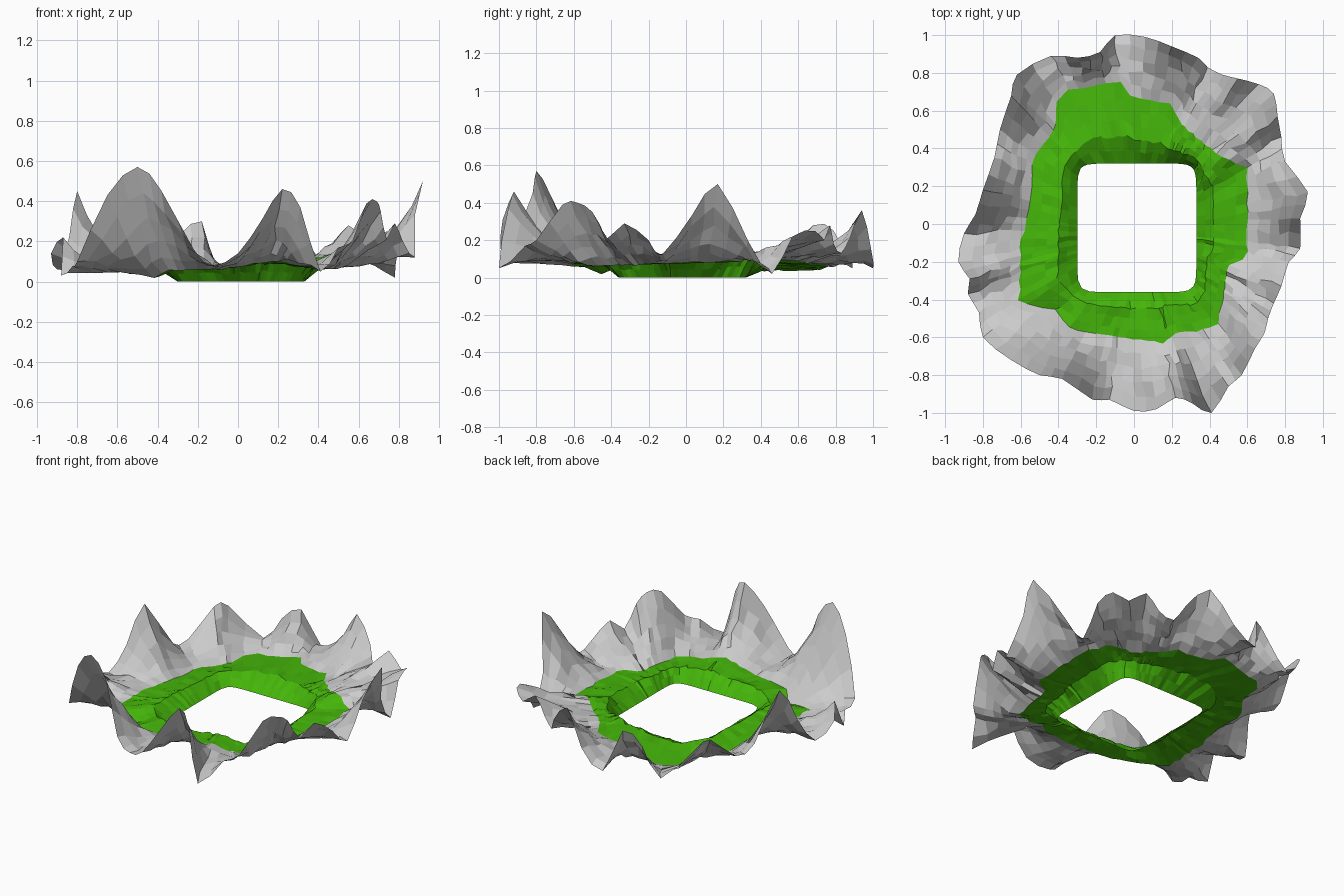
import bpy, bmesh, math, random
from mathutils import Vector

if "Cube" in bpy.data.objects:
    bpy.data.objects.remove(bpy.data.objects["Cube"])

random.seed(4)

# crest line of the mountains (x, y, z), anticlockwise from the right side
CREST = [
    (.92, .17, .50), (.80, .33, .20), (.78, .46, .02), (.76, .57, .22), (.74, .69, .25),
    (.66, .74, .20), (.55, .77, .28), (.47, .79, .18), (.39, .83, .13), (.34, .88, .22),
    (.20, .94, .36), (.06, .99, .15), (-.10, 1.0, .05), (-.18, .91, .30), (-.30, .88, .22),
    (-.44, .89, .05), (-.62, .79, .25), (-.65, .68, .28), (-.71, .50, .12), (-.74, .35, .15),
    (-.80, .18, .45), (-.84, .05, .22), (-.90, -.05, .06), (-.93, -.20, .14), (-.87, -.29, .22),
    (-.88, -.37, .03), (-.82, -.47, .08), (-.80, -.60, .10), (-.65, -.72, .43), (-.50, -.80, .57),
    (-.38, -.82, .45), (-.22, -.93, .16), (-.13, -.93, .08), (0, -.99, .14), (.12, -.98, .31),
    (.22, -.92, .46), (.31, -.95, .37), (.41, -1.0, .05), (.50, -.86, .17), (.57, -.80, .20),
    (.64, -.66, .39), (.69, -.58, .40), (.71, -.50, .35), (.74, -.42, .21), (.78, -.33, .29),
    (.82, -.20, .20), (.88, -.13, .12), (.88, .03, .33)]

# edge between grass and rock (x, y, z)
GRASS_EDGE = [
    (.60, .30, .09), (.46, .35, .14), (.38, .42, .10), (.24, .54, .09), (.20, .64, .08),
    (-.05, .68, .07), (-.08, .76, .07), (-.40, .70, .03), (-.42, .50, .04), (-.53, .37, .04),
    (-.55, .10, .05), (-.60, -.10, .05), (-.61, -.42, .05), (-.42, -.45, .02),
    (-.35, -.55, .06), (-.10, -.60, .06), (.17, -.63, .10), (.20, -.58, .10),
    (.44, -.55, .06), (.50, -.22, .07), (.60, -.18, .07)]

# grass profile: (fraction across, fraction of ridge height, fraction of edge height)
GRASS_PROFILE = [(.17, .55, 0), (.34, 1, 0), (.55, .6, .4), (.78, .2, .8), (1, 0, 1)]
GRASS_RINGS, ROCK_RINGS = len(GRASS_PROFILE), 5


def resample(points):
    """Catmull-Rom midpoint between every pair of crest points."""
    pts, out = [Vector(p) for p in points], []
    n = len(pts)
    for i in range(n):
        a, b, c, d = (pts[(i + k) % n] for k in (-1, 0, 1, 2))
        out += [b, (9 * (b + c) - a - d) / 16]
    return out


def hole_point(ang):
    """Rounded-square opening."""
    c, s = math.cos(ang), math.sin(ang)
    r = ((abs(c) / .315) ** 10 + (abs(s) / .34) ** 10) ** -.1
    return Vector((.015 + r * c, -.02 + r * s, 0))


def edge_point(ang):
    """Where a ray from the centre meets the grass edge."""
    d = Vector((math.cos(ang), math.sin(ang)))
    for i, p in enumerate(GRASS_EDGE):
        a, b = Vector(p), Vector(GRASS_EDGE[(i + 1) % len(GRASS_EDGE)])
        ca, cb = d.cross(a.xy), d.cross(b.xy)
        if ca <= 0 < cb and d.dot(a.xy + b.xy) > 0:
            return a.lerp(b, ca / (ca - cb))
    return Vector((.6 * d.x, .6 * d.y, .08))


def jitter(v, amt):
    return Vector((v.x + random.uniform(-amt, amt), v.y + random.uniform(-amt, amt),
                   max(0, v.z + random.uniform(-amt, amt))))


# terrain grid: one column per crest point, from opening to crest
crest = resample(CREST)
columns = []
for i, top in enumerate(crest):
    top.z = max(0, top.z)
    ang = math.atan2(top.y, top.x)
    hole, edge = hole_point(ang), edge_point(ang)
    ridge = .05 + .4 * edge.z
    soft = sum(max(0, crest[(i + k) % len(crest)].z) for k in range(-2, 3)) / 5
    col = [hole]
    for t, r, e in GRASS_PROFILE:
        p = hole.lerp(edge, t)
        p.z = ridge * r + edge.z * e
        col.append(jitter(p, .007))
    for k in range(1, ROCK_RINGS):
        t = k / ROCK_RINGS
        p = edge.lerp(top, t)
        h = soft + (top.z - soft) * t
        p.z = edge.z + (h - edge.z) * t ** 1.3
        col.append(jitter(p, .012))
    col.append(top)
    columns.append(col)


def build_band(name, first, last, color=None):
    bm = bmesh.new()
    grid = [[bm.verts.new(p) for p in col[first:last + 1]] for col in columns]
    for i, a in enumerate(grid):
        b = grid[(i + 1) % len(grid)]
        for k in range(last - first):
            bm.faces.new((a[k], a[k + 1], b[k + 1], b[k]))
    me = bpy.data.meshes.new(name)
    bm.to_mesh(me)
    bm.free()
    ob = bpy.data.objects.new(name, me)
    bpy.context.collection.objects.link(ob)
    if color:
        mat = bpy.data.materials.new(name)
        mat.diffuse_color = color
        mat.use_nodes = True
        mat.node_tree.nodes["Principled BSDF"].inputs["Base Color"].default_value = mat.diffuse_color
        me.materials.append(mat)


# grassy inner slope and surrounding rock
build_band("grass_slope", 0, GRASS_RINGS, (.06, .47, .003, 1))
build_band("mountain_ring", GRASS_RINGS, GRASS_RINGS + ROCK_RINGS)
